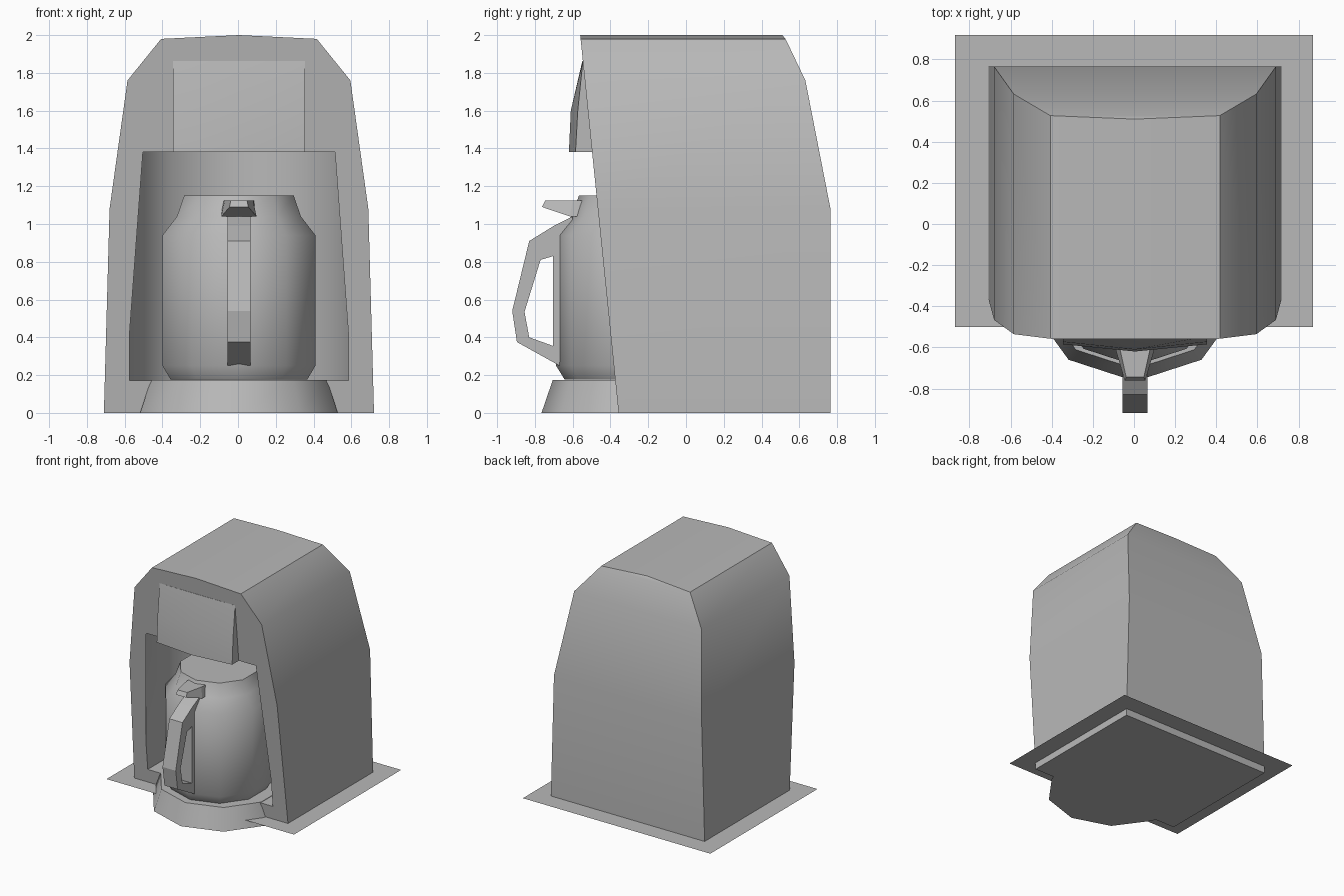
import bpy, bmesh, math

if "Cube" in bpy.data.objects:
    bpy.data.objects.remove(bpy.data.objects["Cube"], do_unlink=True)

grey = bpy.data.materials.new("plain grey")
colour = (0.48, 0.48, 0.48, 1)
grey.use_nodes = True
grey.diffuse_color = colour
grey.node_tree.nodes["Principled BSDF"].inputs["Base Color"].default_value = colour

CX = 0.005     # the machine's middle line
SIDES = 10     # sides of the round parts


def make(name, bm):
    bmesh.ops.recalc_face_normals(bm, faces=bm.faces)
    mesh = bpy.data.meshes.new(name)
    bm.to_mesh(mesh)
    bm.free()
    mesh.materials.append(grey)
    obj = bpy.data.objects.new(name, mesh)
    bpy.context.collection.objects.link(obj)
    return obj


def activate(obj):
    bpy.ops.object.select_all(action='DESELECT')
    obj.select_set(True)
    bpy.context.view_layer.objects.active = obj


def smooth(obj, angle=44):
    activate(obj)
    bpy.ops.object.shade_smooth_by_angle(angle=math.radians(angle))


def loft(bm, rings, caps=True):
    """Join rings of equal length; returns the rings of vertices."""
    loops = [[bm.verts.new(p) for p in ring] for ring in rings]
    n = len(loops[0])
    for a, b in zip(loops, loops[1:]):
        for i in range(n):
            j = (i + 1) % n
            bm.faces.new((a[i], a[j], b[j], b[i]))
    bm.faces.new(loops[0])
    if caps:
        bm.faces.new(loops[-1])
    return loops


def turned(name, profile, cy):
    """Stack of ten-sided rings from (radius, height), a corner at the front."""
    bm = bmesh.new()
    step = 2 * math.pi / SIDES
    loft(bm, [[(CX + r * math.sin(i * step), cy - r * math.cos(i * step), z)
               for i in range(SIDES)] for r, z in profile])
    return make(name, bm)


def front_y(z):
    return -0.357 - 0.1015 * z


# Housing: rows of half width, height and back depth, closed by a roof ridge
rows = [(0.715, 0, 0.765), (0.685, 1.08, 0.765), (0.59, 1.76, 0.632), (0.412, 1.98, 0.527)]
bm = bmesh.new()
rings = [[(CX - w, front_y(z), z), (CX + w, front_y(z), z),
          (CX + w, back, z), (CX - w, back, z)] for w, z, back in rows]
fl, fr, br, bl = loft(bm, rings, caps=False)[-1]
ridge_f = bm.verts.new((CX, front_y(2), 2))
ridge_b = bm.verts.new((CX, 0.51, 2))
for face in ((fl, fr, ridge_f), (br, bl, ridge_b),
             (fr, br, ridge_b, ridge_f), (bl, fl, ridge_f, ridge_b)):
    bm.faces.new(face)
housing = make("housing", bm)

# Pot bay cut into the housing
cutter = turned("bay_cutter", [(0.61, 0.172), (0.61, 1.38)], -0.21)
cut = housing.modifiers.new("bay", 'BOOLEAN')
cut.operation = 'DIFFERENCE'
cut.solver = 'EXACT'
cut.object = cutter
activate(housing)
bpy.ops.object.modifier_apply(modifier=cut.name)
bpy.data.objects.remove(cutter, do_unlink=True)
smooth(housing)

# Base dish and pot
smooth(turned("base_dish", [(0.55, 0), (0.49, 0.175)], -0.215))
smooth(turned("pot", [(0.38, 0.176), (0.426, 0.25), (0.426, 0.94),
                      (0.345, 1.04), (0.305, 1.15)], -0.262))

# Brewing hood: bowed panel above the bay
bm = bmesh.new()
hood_rows = [(1.38, -0.585, -0.62), (1.6, -0.573, -0.61), (1.862, -0.546, -0.549)]
loft(bm, [[(CX - 0.35, side, z), (CX, mid, z), (CX + 0.35, side, z),
           (CX + 0.35, front_y(z) + 0.005, z), (CX - 0.35, front_y(z) + 0.005, z)]
          for z, side, mid in hood_rows])
smooth(make("brewing_hood", bm))

# Pot handle: closed band swept between an outer and an inner outline (y, z)
outer = [(-0.6, 1.04), (-0.7, 0.99), (-0.83, 0.91), (-0.92, 0.54),
         (-0.895, 0.375), (-0.67, 0.25)]
inner = [(-0.705, 0.83), (-0.73, 0.822), (-0.77, 0.81), (-0.855, 0.535),
         (-0.83, 0.4), (-0.705, 0.355)]
bm = bmesh.new()
half = 0.061
loops = [[bm.verts.new((CX + s * half, y, z)) for y, z in line]
         for s, line in ((-1, outer), (1, outer), (1, inner), (-1, inner))]
for a, b in zip(loops, loops[1:] + loops[:1]):
    for i in range(len(outer)):
        j = (i + 1) % len(outer)
        bm.faces.new((a[i], a[j], b[j], b[i]))
make("pot_handle", bm)

# Thumb tab on the lid, tapering forward
bm = bmesh.new()
loft(bm, [[(CX - lo, y_lo, z), (CX + lo, y_lo, z), (CX + hi, y_hi, 1.125), (CX - hi, y_hi, 1.125)]
          for lo, hi, y_lo, y_hi, z in ((0.093, 0.085, -0.5, -0.5, 1.04),
                                        (0.093, 0.075, -0.615, -0.6, 1.04),
                                        (0.05, 0.043, -0.762, -0.745, 1.09))])
make("thumb_tab", bm)

# Thin counter sheet around the foot of the housing
bm = bmesh.new()
bm.faces.new([bm.verts.new((x, y, 0.06)) for x, y in
              ((-0.87, -0.5), (0.87, -0.5), (0.87, 0.92), (-0.87, 0.92))])
make("counter_sheet", bm)
